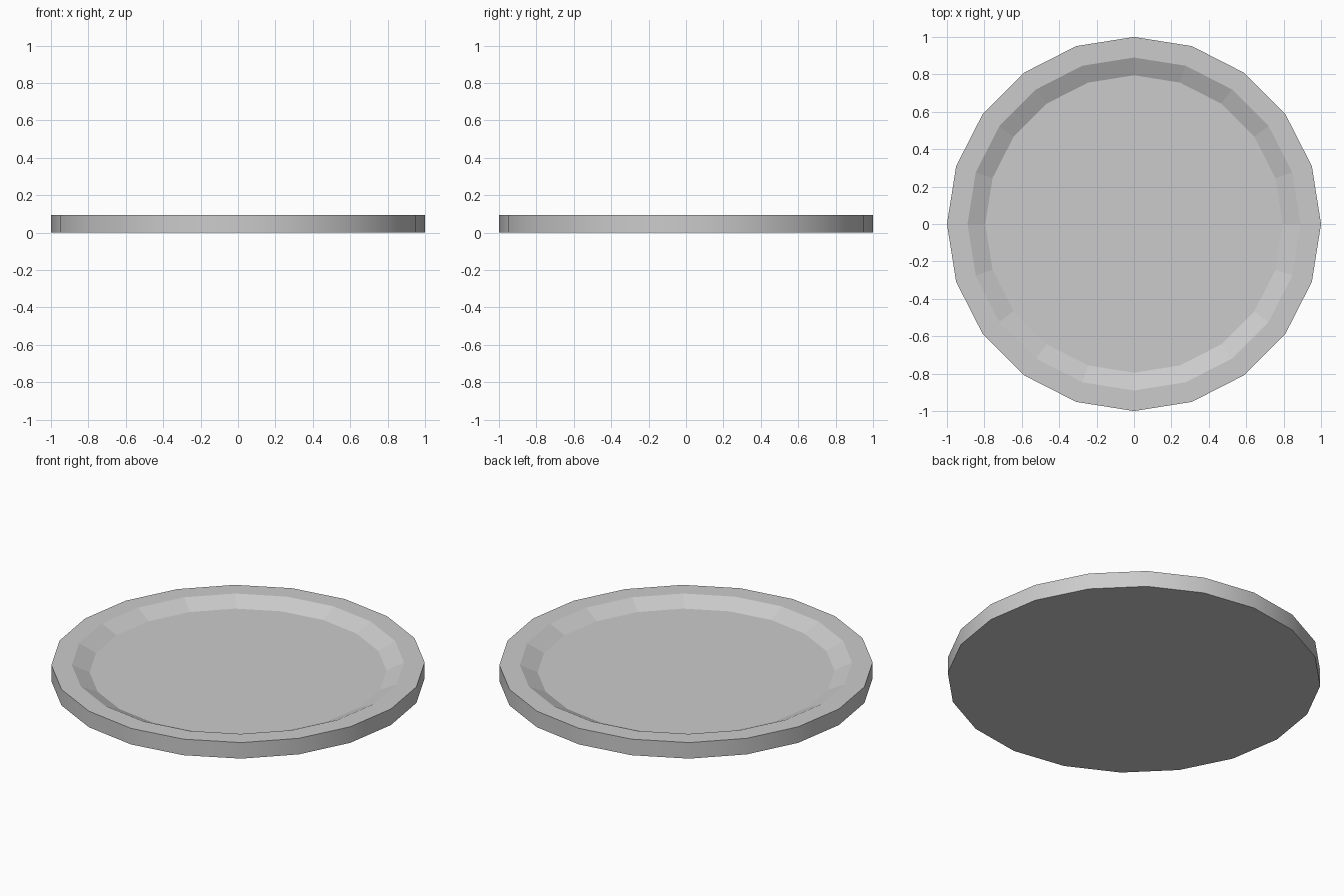
import bpy, bmesh, math

if "Cube" in bpy.data.objects:
    bpy.data.objects.remove(bpy.data.objects["Cube"])

SIDES = 20
# (radius, height) profile: base, outer rim, inner lip, recessed floor
PROFILE = [(1.0, 0.0), (1.0, 0.095), (0.89, 0.095), (0.795, 0.05)]

bm = bmesh.new()
rings = []
for r, z in PROFILE:
    rings.append([bm.verts.new((r * math.cos(2 * math.pi * i / SIDES),
                                r * math.sin(2 * math.pi * i / SIDES), z))
                  for i in range(SIDES)])

# Side wall (smooth), flat rim and faceted inner slope
for k, (a, b) in enumerate(zip(rings, rings[1:])):
    for i in range(SIDES):
        j = (i + 1) % SIDES
        f = bm.faces.new((a[i], a[j], b[j], b[i]))
        f.smooth = (k == 0)

# Underside and plate floor
bm.faces.new(rings[0][::-1])
bm.faces.new(rings[-1])

# Keep rim edges crisp
for e in bm.edges:
    e.smooth = e.calc_face_angle(0) < math.radians(20)

mesh = bpy.data.meshes.new("plate")
bm.to_mesh(mesh)
bm.free()
plate = bpy.data.objects.new("plate", mesh)
bpy.context.collection.objects.link(plate)
